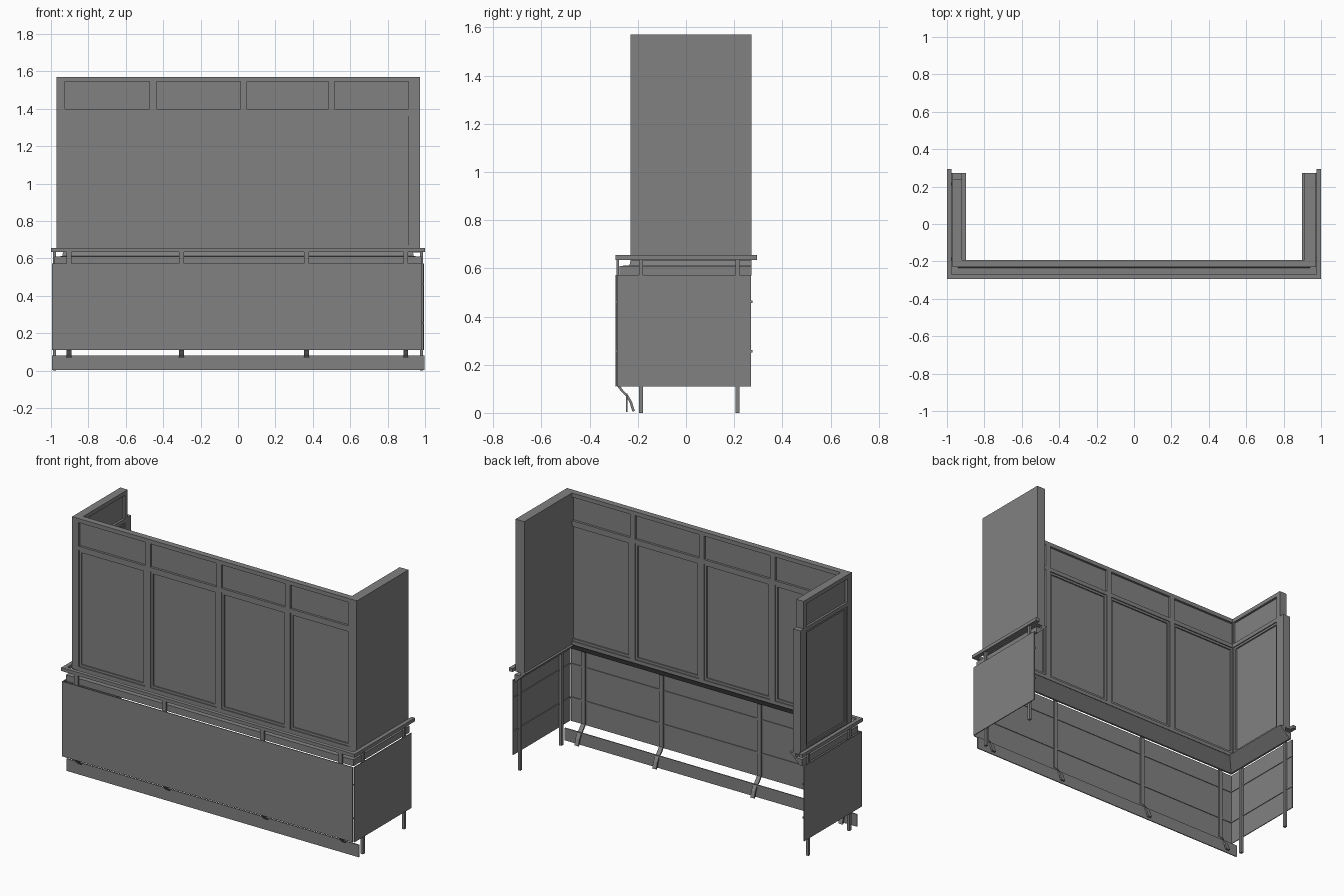
import bpy, bmesh

cube = bpy.data.objects.get("Cube")
if cube:
    bpy.data.objects.remove(cube)

grey = bpy.data.materials.new("plain grey")
grey.use_nodes = True
grey.diffuse_color = (0.22, 0.22, 0.22, 1)
grey.node_tree.nodes["Principled BSDF"].inputs["Base Color"].default_value = (0.22, 0.22, 0.22, 1)


def finish(name, bm):
    bmesh.ops.recalc_face_normals(bm, faces=bm.faces)
    mesh = bpy.data.meshes.new(name)
    bm.to_mesh(mesh)
    bm.free()
    mesh.materials.append(grey)
    obj = bpy.data.objects.new(name, mesh)
    bpy.context.scene.collection.objects.link(obj)
    return obj


def add_box(bm, x, y, z):
    verts = bmesh.ops.create_cube(bm, size=1)["verts"]
    for v in verts:
        v.co = [lo + (c + 0.5) * (hi - lo) for c, (lo, hi) in zip(v.co, (x, y, z))]


def box(name, x, y, z):
    bm = bmesh.new()
    add_box(bm, x, y, z)
    return finish(name, bm)


def loft(name, rings):
    """Join equal closed rings of points and cap both ends."""
    bm = bmesh.new()
    loops = [[bm.verts.new(p) for p in ring] for ring in rings]
    n = len(loops[0])
    for a, b in zip(loops, loops[1:]):
        for i in range(n):
            j = (i + 1) % n
            bm.faces.new((a[i], a[j], b[j], b[i]))
    bm.faces.new(loops[0])
    bm.faces.new(loops[-1])
    return finish(name, bm)


def u_sweep(name, profile, half_x, front_y, back_y):
    """Sweep (inward depth, z) points round the right, front and left sides."""
    return loft(name, [
        [(-half_x + d, back_y, z) for d, z in profile],
        [(-half_x + d, front_y + d, z) for d, z in profile],
        [(half_x - d, front_y + d, z) for d, z in profile],
        [(half_x - d, back_y, z) for d, z in profile]])


def rect(d0, d1, z0, z1):
    return [(d0, z0), (d1, z0), (d1, z1), (d0, z1)]


def window_wall(name, edges, bays, depth, z, top_end, along_y=False):
    """Framed wall: stiles round each bay, cross rails, thin rims and recessed panes."""
    bm = bmesh.new()
    z0, z1 = z
    d0, d1 = depth
    sill, bar0, bar1, head = z0 + 0.022, 1.375, 1.4, z1 - 0.025

    def piece(u, d, zz):
        add_box(bm, *((d, u, zz) if along_y else (u, d, zz)))

    # lower and upper storeys of the frame
    for lo, hi, end in ((z0, bar1, edges[1]), (bar1, z1, top_end)):
        cuts = [edges[0]] + [c for bay in bays for c in bay] + [end]
        for a, b in zip(cuts[::2], cuts[1::2]):
            piece((a, b), depth, (lo, hi))
    for a, b in bays:
        for rail in ((z0, sill), (bar0, bar1), (head, z1)):
            piece((a, b), depth, rail)
        piece((a, b), (d0 + 0.014, d1 - 0.014), (sill, head))
        # slim rim round the tall pane
        rim, r = (d0 + 0.006, d1 - 0.006), 0.014
        piece((a, a + r), rim, (sill, bar0))
        piece((b - r, b), rim, (sill, bar0))
        piece((a + r, b - r), rim, (sill, sill + r))
        piece((a + r, b - r), rim, (bar0 - r, bar0))
    return finish(name, bm)


# Upper enclosure: glazed front, glazed right end, solid left end
window_wall("front_window_wall", (-0.97, 0.97),
            [(-0.925, -0.472), (-0.437, 0.013), (0.047, 0.483), (0.517, 0.927)],
            (-0.23, -0.192), (0.635, 1.57), 0.97)
window_wall("side_window_wall", (-0.192, 0.272), [(-0.185, 0.212)],
            (-0.97, -0.92), (0.635, 1.57), 0.24, along_y=True)
box("solid_side_wall", (0.912, 0.972), (-0.229, 0.272), (0.632, 1.57))

# Sloping ledge below the windows and the handrail
u_sweep("ledge", [(0, 0.57), (0, 0.61), (0.04, 0.612), (0.046, 0.638),
                  (0.083, 0.638), (0.012, 0.57)], 0.98, -0.275, 0.272)
u_sweep("handrail", rect(0, 0.024, 0.635, 0.656), 1.0, -0.293, 0.295)

# Lower cladding panels and their inner battens
box("front_panel", (-0.995, 0.985), (-0.293, -0.288), (0.11, 0.572))
for side, name in ((-1, "right"), (1, "left")):
    box(name + "_side_panel", sorted((side * 0.99, side * 0.995)), (-0.287, 0.27), (0.11, 0.572))
for i, z in enumerate((0.255, 0.462)):
    box(f"front_batten_{i}", (-0.985, 0.985), (-0.289, -0.284), (z - 0.005, z + 0.005))
    for side in (-1, 1):
        box(f"side_batten_{i}", sorted((side * 0.986, side * 0.991)), (-0.285, 0.276),
            (z - 0.005, z + 0.005))

# Front posts with feet curving inward, joined by a kick board
path = [(-0.289, 0.637), (-0.289, 0.115), (-0.27, 0.09), (-0.25, 0.07),
        (-0.235, 0.045), (-0.222, 0.005)]
for x in (-0.903, -0.302, 0.366, 0.897):
    loft("front_post", [[(x - 0.013, y, z), (x + 0.013, y, z),
                         (x + 0.013, y + 0.01, z + 0.003), (x - 0.013, y + 0.01, z + 0.003)]
                        for y, z in path])
box("kick_board", (-0.995, 0.998), (-0.249, -0.243), (0.004, 0.08))

# Straight side legs
for side in (-1, 1):
    for y in (-0.187, 0.214):
        box("side_leg", sorted((side * 0.974, side * 0.99)), (y - 0.009, y + 0.009), (0, 0.637))
